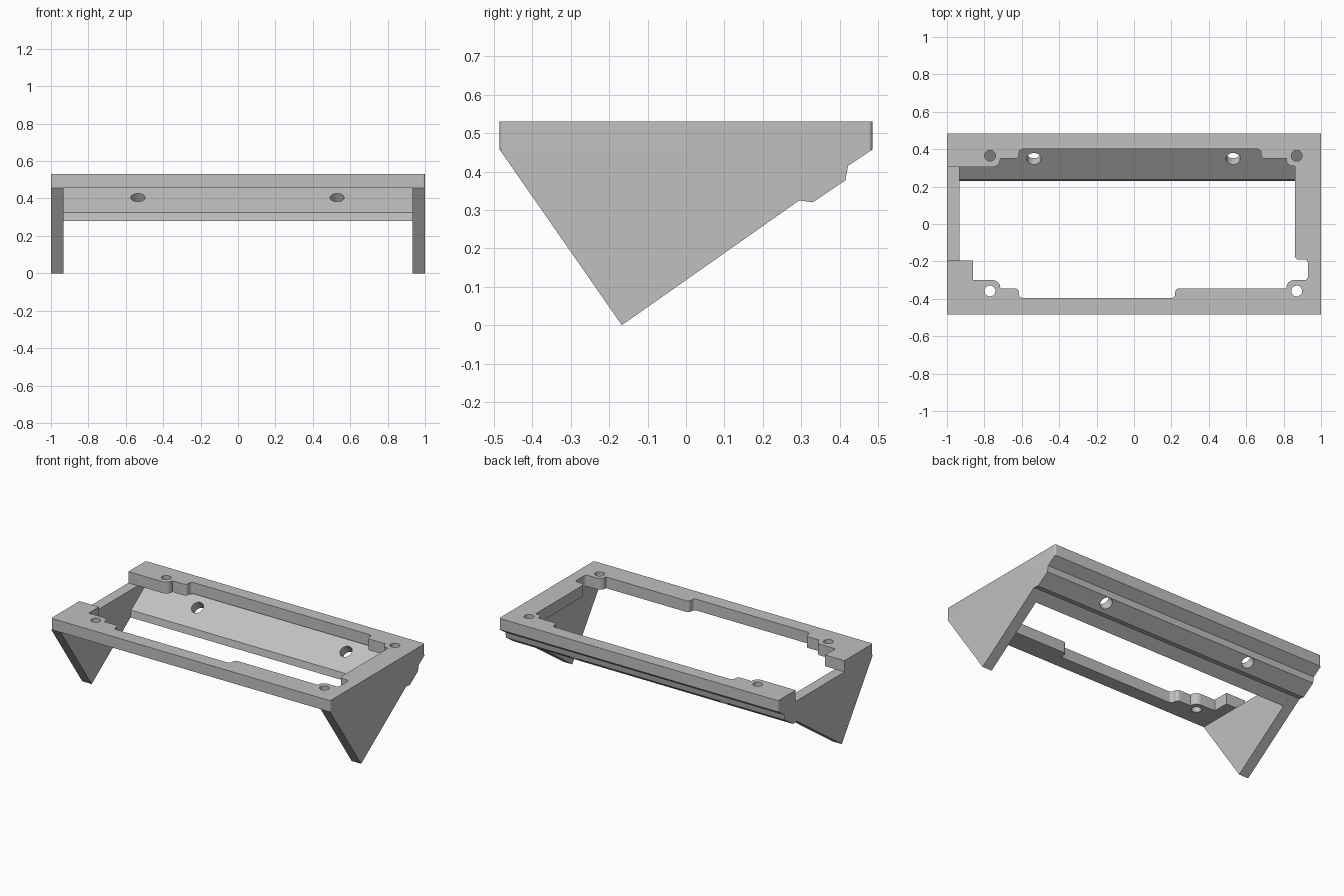
import bpy, bmesh
from math import atan2, pi
from mathutils import Vector

cube = bpy.data.objects.get("Cube")
if cube:
    bpy.data.objects.remove(cube, do_unlink=True)

grey = bpy.data.materials.new("plain grey")
grey.use_nodes = True
grey.diffuse_color = (0.53, 0.53, 0.53, 1)
grey.node_tree.nodes["Principled BSDF"].inputs["Base Color"].default_value = grey.diffuse_color

FRAME_BOTTOM, FRAME_TOP = 0.457, 0.53


def fillet(points, steps=6):
    """Round every (x, y, radius) corner of a closed outline."""
    out = []
    for i, (x, y, r) in enumerate(points):
        p = Vector((x, y))
        if r == 0:
            out.append(p)
            continue
        a = p + (Vector(points[i - 1][:2]) - p).normalized() * r
        b = p + (Vector(points[(i + 1) % len(points)][:2]) - p).normalized() * r
        centre = a + b - p
        for k in range(steps + 1):
            d = a.lerp(b, k / steps) - centre
            out.append(centre + d.normalized() * r)
    return out


def extrude(name, outline, offset):
    """Closed 3D outline swept along an offset."""
    bm = bmesh.new()
    face = bm.faces.new([bm.verts.new(p) for p in outline])
    new = bmesh.ops.extrude_face_region(bm, geom=[face])["geom"]
    bmesh.ops.translate(bm, vec=offset, verts=[v for v in new if isinstance(v, bmesh.types.BMVert)])
    bmesh.ops.recalc_face_normals(bm, faces=bm.faces)
    mesh = bpy.data.meshes.new(name)
    bm.to_mesh(mesh)
    bm.free()
    mesh.materials.append(grey)
    ob = bpy.data.objects.new(name, mesh)
    bpy.context.collection.objects.link(ob)
    return ob


def drill(ob, location, radius, tilt=0):
    """Round hole through a part."""
    bpy.ops.mesh.primitive_cylinder_add(vertices=32, radius=radius, depth=0.3,
                                        location=location, rotation=(tilt, 0, 0))
    cutter = bpy.context.object
    cutter.name = "hole_cutter"
    cutter.data.materials.append(grey)
    cutter.hide_render = True
    cutter.hide_set(True)
    mod = ob.modifiers.new("hole", "BOOLEAN")
    mod.operation = "DIFFERENCE"
    mod.solver = "EXACT"
    mod.object = cutter


def finish(ob):
    """Apply the holes, remove their cutters and smooth the round walls."""
    bpy.ops.object.select_all(action="DESELECT")
    ob.select_set(True)
    bpy.context.view_layer.objects.active = ob
    for mod in list(ob.modifiers):
        cutter = mod.object
        bpy.ops.object.modifier_apply(modifier=mod.name)
        bpy.data.objects.remove(cutter, do_unlink=True)
    bpy.ops.object.shade_smooth_by_angle(angle=pi / 6)


# Top frame: C-shaped outline, open on one end, with stepped inner edge
s, b = 0.02, 0.04
outline = fillet([
    (-1, -0.195, 0), (-0.86, -0.195, 0), (-0.86, -0.3, 0),
    (-0.715, -0.3, b), (-0.715, -0.345, 0), (-0.615, -0.345, s), (-0.615, -0.395, s),
    (0.22, -0.395, s), (0.22, -0.345, s), (0.815, -0.345, 0), (0.815, -0.3, b),
    (0.93, -0.3, s), (0.93, -0.19, s), (0.86, -0.19, s),
    (0.86, 0.31, 0), (0.815, 0.31, b * 0.8), (0.815, 0.35, 0), (0.68, 0.35, s), (0.68, 0.4, s),
    (-0.615, 0.4, s), (-0.615, 0.35, s), (-0.715, 0.35, 0), (-0.715, 0.305, b), (-1, 0.305, 0),
    (-1, 0.485, 0.01), (1, 0.485, 0.01), (1, -0.485, 0.01), (-1, -0.485, 0.01)])
frame = extrude("top_frame", [(p.x, p.y, FRAME_BOTTOM) for p in outline],
                (0, 0, FRAME_TOP - FRAME_BOTTOM))
for x in (-0.77, 0.87):
    for y in (-0.358, 0.365):
        drill(frame, (x, y, 0.5), 0.029)
finish(frame)

# Underside of the sloping back, with its raised rail, as (y, z) points
back_edge = [(0.295, 0.325), (0.33, 0.32), (0.415, 0.377), (0.422, 0.415), (0.485, FRAME_BOTTOM)]

# Triangular end panels
for name, x in (("right_end_panel", -1), ("left_end_panel", 0.932)):
    profile = [(-0.485, FRAME_BOTTOM), (-0.167, 0)] + back_edge
    extrude(name, [(x, y, z) for y, z in profile], (0.068, 0, 0))

# Sloping back panel between the ends, with two mounting holes
profile = [(0.422, FRAME_BOTTOM), (0.237, 0.325), (0.23, 0.28)] + back_edge
back = extrude("back_panel", [(-0.932, y, z) for y, z in profile], (1.864, 0, 0))
for x in (-0.535, 0.53):
    drill(back, (x, 0.352, 0.4), 0.038, atan2(0.571, 0.82))
finish(back)
